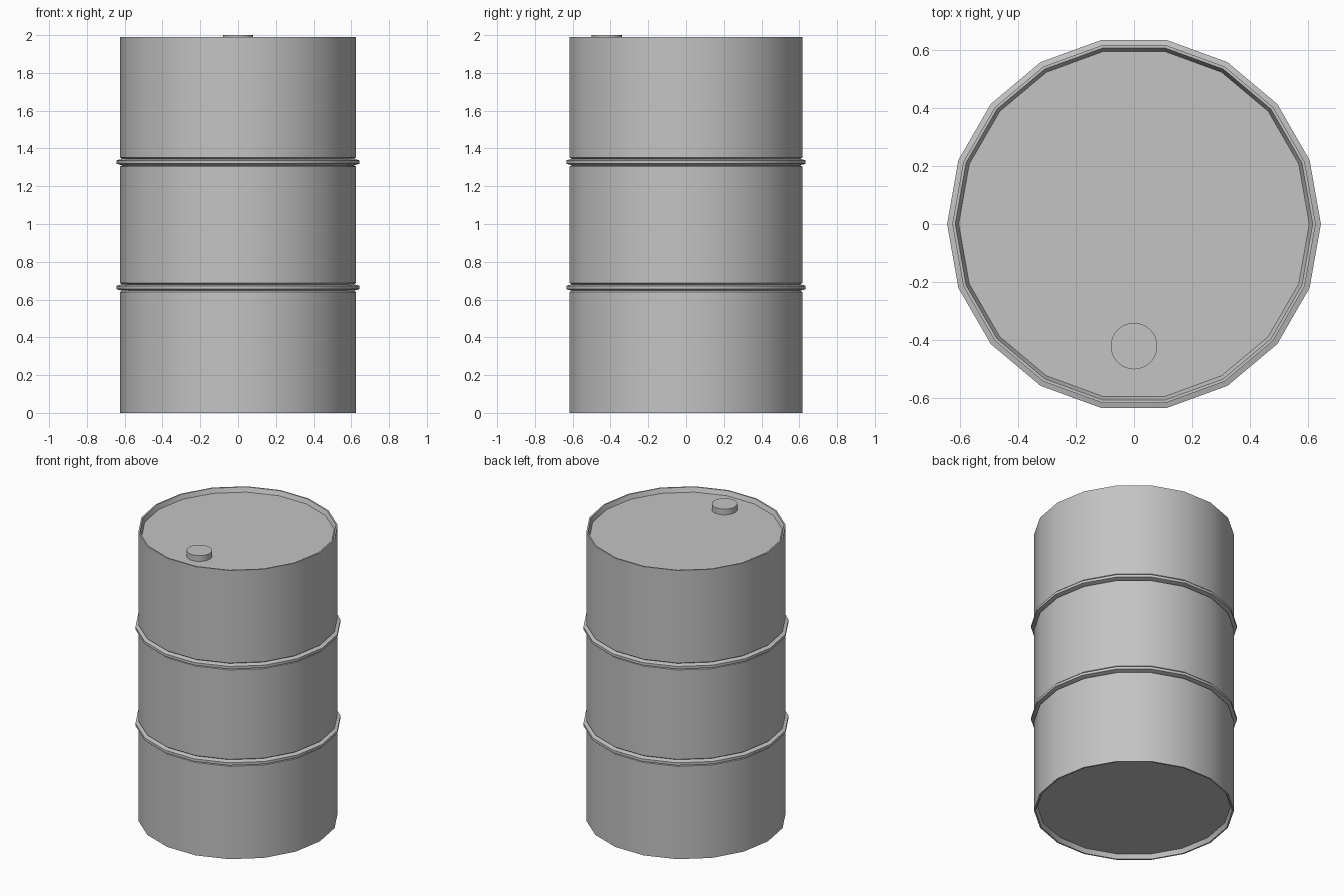
import bpy
import bmesh
import math

cube = bpy.data.objects.get("Cube")
if cube:
    bpy.data.objects.remove(cube, do_unlink=True)

SIDES = 18
RADIUS = 0.625
LID_Z = 1.96

# Single painted-steel colour
steel = bpy.data.materials.new("grey steel")
steel.use_nodes = True
grey = (0.55, 0.55, 0.55, 1)
steel.diffuse_color = grey
steel.node_tree.nodes["Principled BSDF"].inputs["Base Color"].default_value = grey


def lathe(name, profile, sides, centre=(0, 0, 0)):
    """Revolve (radius, height) points about z and cap both ends."""
    bm = bmesh.new()
    rings = []
    for r, z in profile:
        angles = [math.tau * i / sides for i in range(sides)]
        rings.append([bm.verts.new((r * math.cos(a), r * math.sin(a), z)) for a in angles])
    for low, high in zip(rings, rings[1:]):
        for i in range(sides):
            j = (i + 1) % sides
            bm.faces.new((low[i], low[j], high[j], high[i]))
    bm.faces.new(rings[0][::-1])
    bm.faces.new(rings[-1])
    mesh = bpy.data.meshes.new(name)
    bm.to_mesh(mesh)
    bm.free()
    mesh.materials.append(steel)
    obj = bpy.data.objects.new(name, mesh)
    obj.location = centre
    bpy.context.collection.objects.link(obj)
    bpy.ops.object.select_all(action="DESELECT")
    obj.select_set(True)
    bpy.context.view_layer.objects.active = obj
    bpy.ops.object.shade_smooth_by_angle(angle=math.radians(30))
    return obj


def hoop(z):
    """Raised rolling hoop between two shallow grooves."""
    half = [(RADIUS, 0.024), (0.615, 0.017), (0.643, 0.009)]
    return [(r, z - h) for r, h in half] + [(r, z + h) for r, h in reversed(half)]


# Drum shell: recessed ends, rolled rims and two hoops
rim_bottom = [(0.603, 0.03), (0.615, 0), (RADIUS, 0)]
rim_top = [(RADIUS, 1.99), (0.615, 1.99), (0.603, LID_Z)]
lathe("drum_body", rim_bottom + hoop(0.664) + hoop(1.328) + rim_top, SIDES)

# Filler cap near the front of the lid
lathe("filler_cap", [(0.08, -0.005), (0.08, 0.04)], 32, (0, -0.42, LID_Z))
